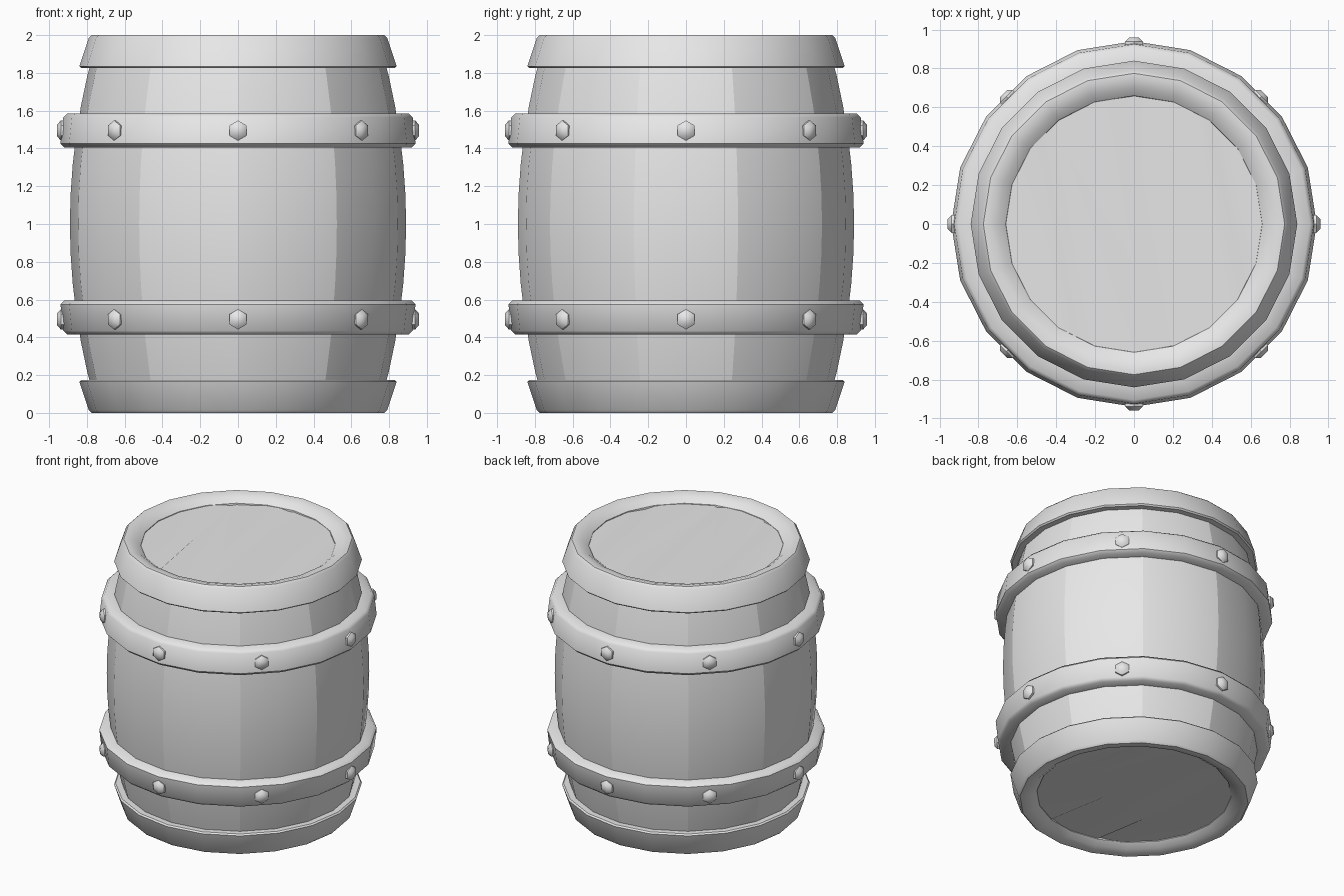
import bpy, bmesh, math
from mathutils import Vector, Matrix

if "Cube" in bpy.data.objects:
    bpy.data.objects.remove(bpy.data.objects["Cube"])

SIDES = 20
GREY = (0.8, 0.8, 0.8, 1)
mat = bpy.data.materials.new("plain grey")
mat.use_nodes = True
mat.diffuse_color = GREY
mat.node_tree.nodes["Principled BSDF"].inputs["Base Color"].default_value = GREY


def finish(name, bm, seam=None, sharp=35):
    """Store the mesh with smooth faces, sharp creases and optional sharp seams."""
    bmesh.ops.recalc_face_normals(bm, faces=bm.faces)
    for f in bm.faces:
        f.smooth = True
    for e in bm.edges:
        crease = e.is_manifold and e.calc_face_angle() > math.radians(sharp)
        e.smooth = not (crease or (seam and seam(e)))
    me = bpy.data.meshes.new(name)
    bm.to_mesh(me)
    bm.free()
    me.materials.append(mat)
    ob = bpy.data.objects.new(name, me)
    bpy.context.collection.objects.link(ob)
    return ob


def lathe(name, profile, closed=True, seam=None, sharp=35):
    """Turn a (radius, height) profile around the z axis."""
    bm = bmesh.new()
    rings = []
    for i in range(SIDES):
        a = 2 * math.pi * i / SIDES - math.pi / 2
        rings.append([bm.verts.new((r * math.cos(a), r * math.sin(a), z)) for r, z in profile])
    count = len(profile) if closed else len(profile) - 1
    for i in range(SIDES):
        p, q = rings[i], rings[(i + 1) % SIDES]
        for j in range(count):
            k = (j + 1) % len(profile)
            bm.faces.new((p[j], q[j], q[k], p[k]))
    return finish(name, bm, seam, sharp)


def stave_seam(e):
    """Every second upright edge separates two staves."""
    a, b = (v.co for v in e.verts)
    if abs(a.z - b.z) < 0.01:
        return False
    step = round((math.atan2(a.y, a.x) + math.pi / 2) / (2 * math.pi / SIDES))
    return step % 2 == 0


# Bulging body of staves
heights = [0.06 + 1.88 * i / 12 for i in range(13)]
lathe("staves", [(0.89 - 0.15 * (z - 1) ** 2, z) for z in heights], False, stave_seam)

# End rims, the lower one mirrored from the upper one
rim = [(0.75, 1.825), (0.83, 1.825), (0.84, 1.835), (0.79, 1.985), (0.775, 2.0),
       (0.75, 2.0), (0.70, 1.985), (0.66, 1.955), (0.655, 1.92)]
lathe("top_rim", rim)
lathe("bottom_rim", [(r, 2 - z) for r, z in rim])

# Hoops that follow the slope of the body
hoop = [(0.80, 1.405), (0.92, 1.405), (0.94, 1.425), (0.925, 1.565), (0.905, 1.585), (0.80, 1.585)]
lathe("upper_hoop", hoop, sharp=50)
lathe("lower_hoop", [(r, 2 - z) for r, z in hoop], sharp=50)


def head(name, z, up):
    """Round lid of slightly uneven planks."""
    bm = bmesh.new()
    bmesh.ops.create_circle(bm, cap_ends=True, segments=SIDES, radius=0.665)
    across = Vector((0.985, 0.17, 0))
    for d in (-0.4, 0.0, 0.42):
        for shift, lift in ((0, 0.004), (0.08, -0.008)):
            geom = bm.verts[:] + bm.edges[:] + bm.faces[:]
            cut = bmesh.ops.bisect_plane(bm, geom=geom, plane_co=across * (d + shift), plane_no=across)
            for v in cut["geom_cut"]:
                if isinstance(v, bmesh.types.BMVert):
                    v.co.z = lift
    for v in bm.verts:
        v.co.z = z + up * v.co.z
    ob = finish(name, bm)
    if ob.data.polygons[0].normal.z * up < 0:
        ob.data.flip_normals()


head("top_head", 1.95, 1)
head("bottom_head", 0.05, -1)


def rivets(name, z):
    """Eight six-sided domed studs around a hoop."""
    bm = bmesh.new()
    for i in range(8):
        a = math.pi * i / 4
        out = 0.938 if i % 2 == 0 else 0.928
        place = (Matrix.Rotation(a, 4, "Z") @ Matrix.Translation((out, 0, z))
                 @ Matrix.Rotation(math.pi / 2, 4, "Y") @ Matrix.Rotation(math.pi / 2, 4, "Z"))
        for r1, r2, low, high in ((0.053, 0.053, -0.03, 0), (0.053, 0.03, 0, 0.021)):
            bmesh.ops.create_cone(bm, cap_ends=True, segments=6, radius1=r1, radius2=r2, depth=high - low,
                                  matrix=place @ Matrix.Translation((0, 0, (low + high) / 2)))
    finish(name, bm, sharp=50)


rivets("upper_rivets", 1.495)
rivets("lower_rivets", 0.495)
